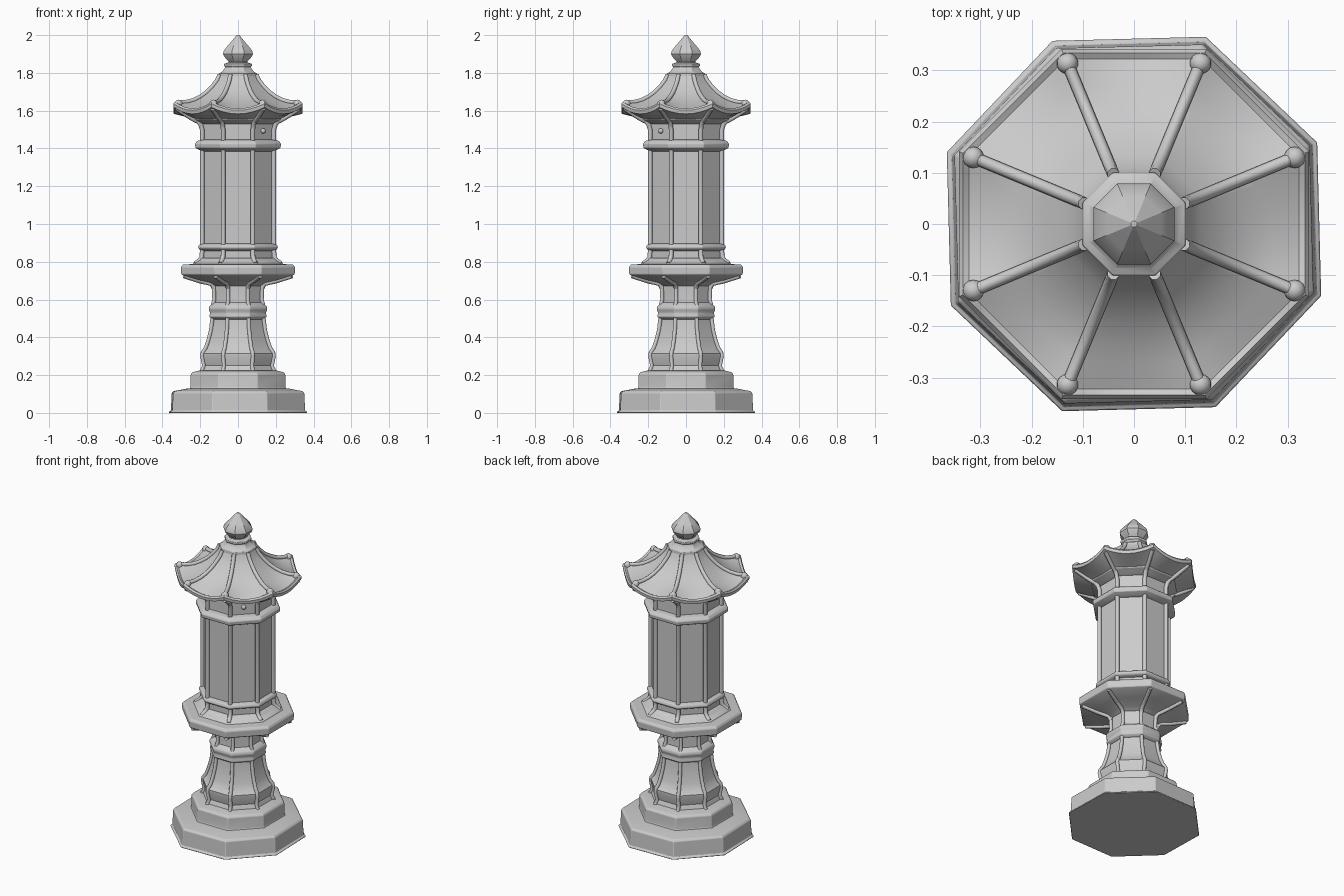
import bpy, bmesh, math
from mathutils import Vector

if "Cube" in bpy.data.objects:
    bpy.data.objects.remove(bpy.data.objects["Cube"])

SIDES = 8
HALF = math.pi / SIDES
K = 1 / math.cos(HALF)          # flat-to-corner radius ratio


def finish(bm, name, bevel=0.0, angle=30):
    bmesh.ops.recalc_face_normals(bm, faces=bm.faces)
    me = bpy.data.meshes.new(name)
    bm.to_mesh(me)
    bm.free()
    ob = bpy.data.objects.new(name, me)
    bpy.context.collection.objects.link(ob)
    bpy.ops.object.select_all(action='DESELECT')
    ob.select_set(True)
    bpy.context.view_layer.objects.active = ob
    bpy.ops.object.shade_smooth_by_angle(angle=math.radians(angle))
    if bevel:
        m = ob.modifiers.new("soft_edges", 'BEVEL')
        m.width, m.segments, m.limit_method = bevel, 2, 'ANGLE'
        m.angle_limit = math.radians(25)
    return ob


def octa(name, profile, k=1, bevel=0.004, turn=0.0):
    """Octagonal loft; profile = (flat radius, z[, corner lift])."""
    bm = bmesh.new()
    rings = []
    for p in profile:
        a, z, lift = p if len(p) == 3 else (*p, 0)
        ring = []
        for s in range(SIDES):
            for j in range(k):
                t = -1 + 2 * j / k
                mid = s * 2 * HALF + turn
                n = Vector((math.cos(mid), math.sin(mid), 0))
                d = Vector((-n.y, n.x, 0))
                co = n * a + d * (a * math.tan(HALF) * t)
                co.z = z + lift * t * t
                ring.append(bm.verts.new(co))
        rings.append(ring)
    n = SIDES * k
    for lo, hi in zip(rings, rings[1:]):
        for i in range(n):
            bm.faces.new((lo[i], lo[(i + 1) % n], hi[(i + 1) % n], hi[i]))
    bm.faces.new(rings[0])
    bm.faces.new(rings[-1])
    return finish(bm, name, bevel)


def corner_ribs(name, path, w, sides=8):
    """Tube of radius w along (flat radius, z), repeated on all corners."""
    bm = bmesh.new()
    pts = [Vector((a * K, z)) for a, z in path]
    for s in range(SIDES):
        ang = (2 * s + 1) * HALF
        out = Vector((math.cos(ang), math.sin(ang), 0))
        tan = Vector((-out.y, out.x, 0))
        rings = []
        for i, p in enumerate(pts):
            dr = (pts[min(i + 1, len(pts) - 1)] - pts[max(i - 1, 0)]).normalized()
            nrm = out * dr.y + Vector((0, 0, -dr.x))
            c = out * p.x + Vector((0, 0, p.y))
            rings.append([bm.verts.new(c + w * (nrm * math.cos(q) + tan * math.sin(q)))
                          for q in (2 * math.pi * j / sides for j in range(sides))])
        for lo, hi in zip(rings, rings[1:]):
            for j in range(sides):
                m = (j + 1) % sides
                bm.faces.new((lo[j], lo[m], hi[m], hi[j]))
        bm.faces.new(rings[0])
        bm.faces.new(rings[-1])
    return finish(bm, name, angle=50)


# Stepped plinth
octa("plinth", [(.362, 0), (.362, .006), (.352, .012), (.347, .105), (.338, .115),
                (.26, .13)], turn=math.radians(1.5))
octa("plinth_step", [(.26, .12), (.252, .135), (.25, .205), (.242, .215),
                     (.20, .225)])

# Flared pedestal stem with corner ribs
octa("pedestal_stem", [(.192, .215), (.185, .235), (.178, .25), (.19, .30), (.19, .315),
                       (.172, .335), (.158, .37), (.145, .42), (.135, .47), (.132, .51)],
     bevel=0)
corner_ribs("stem_ribs", [(.195, .215), (.18, .25), (.19, .30), (.187, .32), (.17, .345),
                          (.155, .39), (.143, .44), (.135, .51)], .011)
octa("stem_ring", [(.135, .495), (.152, .508), (.148, .53), (.155, .55),
                   (.152, .565), (.13, .585)])
octa("stem_neck", [(.126, .56), (.122, .60), (.126, .70)], bevel=0)
corner_ribs("neck_ribs", [(.137, .56), (.126, .60), (.129, .69)], .011)

# Projecting platform with ribbed underside
octa("platform", [(.125, .672), (.155, .69), (.22, .705), (.285, .725), (.30, .733),
                  (.302, .772), (.292, .785), (.20, .79)])
corner_ribs("platform_brackets", [(.128, .66), (.142, .684), (.20, .697), (.285, .724)], .012)

# Lantern body with corner posts and bands
octa("lantern_foot", [(.245, .78), (.24, .79), (.215, .805), (.198, .82)])
octa("lantern_body", [(.185, .79), (.185, 1.56)], bevel=0)
corner_ribs("lantern_posts", [(.226, .79), (.205, .806), (.192, .825), (.19, .86),
                              (.19, 1.50), (.20, 1.53), (.222, 1.555)], .013)
octa("lower_band", [(.187, .858), (.206, .866), (.212, .876), (.206, .89), (.187, .897)])
octa("upper_band", [(.187, 1.385), (.205, 1.392), (.225, 1.403), (.228, 1.425),
                    (.215, 1.44), (.187, 1.447)])
octa("lantern_cornice", [(.187, 1.528), (.205, 1.537), (.235, 1.552), (.24, 1.575)])

# Small boss on one upper panel
bm = bmesh.new()
bmesh.ops.create_uvsphere(bm, u_segments=12, v_segments=8, radius=.014)
bmesh.ops.translate(bm, verts=bm.verts, vec=(.133, -.133, 1.493))
finish(bm, "panel_boss")

# Curved roof with lifted corners
octa("roof", [(.21, 1.55, 0), (.24, 1.557, .004), (.325, 1.58, .03), (.34, 1.583, .035),
              (.342, 1.602, .035), (.334, 1.612, .035), (.322, 1.606, .034),
              (.27, 1.628, .016), (.235, 1.645, .008), (.20, 1.667, .003),
              (.165, 1.695, 0), (.13, 1.733, 0), (.11, 1.76, 0), (.10, 1.785, 0)],
     k=8, bevel=0)
corner_ribs("roof_ribs", [(.322, 1.642), (.27, 1.646), (.235, 1.655), (.20, 1.673),
                          (.165, 1.698), (.13, 1.735), (.11, 1.762), (.098, 1.79)], .012)
corner_ribs("eave_ribs", [(.22, 1.545), (.25, 1.562), (.325, 1.61)], .012)

# Rounded knobs at the roof corners
bm = bmesh.new()
for s in range(SIDES):
    a = (2 * s + 1) * HALF
    r = bmesh.ops.create_uvsphere(bm, u_segments=14, v_segments=8, radius=.021)
    bmesh.ops.translate(bm, verts=r['verts'],
                        vec=(.34 * math.cos(a), .34 * math.sin(a), 1.637))
finish(bm, "roof_corner_knobs", angle=60)

# Collar and faceted finial
octa("collar", [(.095, 1.77), (.101, 1.782), (.10, 1.797), (.085, 1.806), (.072, 1.822),
                (.068, 1.832), (.074, 1.838), (.073, 1.848), (.05, 1.855)], bevel=.002)
octa("finial", [(.05, 1.845), (.05, 1.86), (.072, 1.885), (.079, 1.90), (.075, 1.918),
                (.052, 1.947), (.03, 1.972), (.016, 1.99), (.006, 2.0)], bevel=0)
